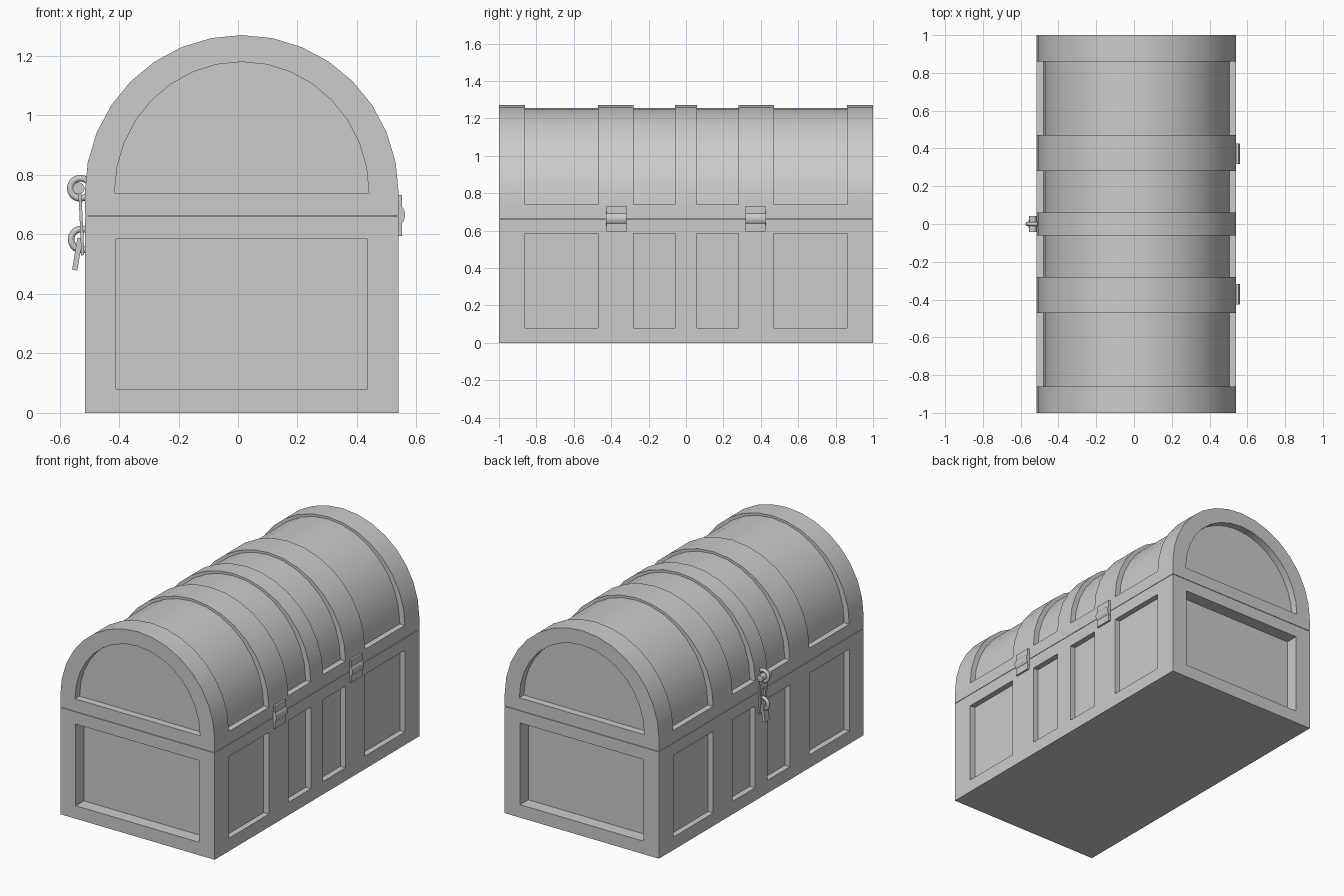
import bpy, bmesh
from math import sin, cos, pi, radians
from mathutils import Vector

if "Cube" in bpy.data.objects:
    bpy.data.objects.remove(bpy.data.objects["Cube"])

CX = 0.0125          # centre of the chest body in x
HW = 0.5275          # half width of the body
SEAM = 0.663
SPRING = 0.74        # height where the lid arch starts
PANELS = [(-0.86, -0.47), (-0.28, -0.06), (0.06, 0.28), (0.47, 0.86)]


def extrude_y(name, pts, y0, y1):
    """Extrude an xz outline along y."""
    bm = bmesh.new()
    face = bm.faces.new([bm.verts.new((x, y0, z)) for x, z in pts])
    r = bmesh.ops.extrude_face_region(bm, geom=[face])
    verts = [v for v in r["geom"] if isinstance(v, bmesh.types.BMVert)]
    bmesh.ops.translate(bm, verts=verts, vec=(0, y1 - y0, 0))
    bmesh.ops.recalc_face_normals(bm, faces=bm.faces)
    me = bpy.data.meshes.new(name)
    bm.to_mesh(me)
    bm.free()
    ob = bpy.data.objects.new(name, me)
    bpy.context.collection.objects.link(ob)
    return ob


def box(name, x0, x1, y0, y1, z0, z1):
    return extrude_y(name, [(x0, z0), (x1, z0), (x1, z1), (x0, z1)], y0, y1)


def arch(rx, rz, n=16):
    """Half ellipse from right to left above the spring line."""
    return [(CX + rx * cos(pi * i / n), SPRING + rz * sin(pi * i / n)) for i in range(n + 1)]


def smooth(ob, angle=30):
    bpy.ops.object.select_all(action='DESELECT')
    ob.select_set(True)
    bpy.context.view_layer.objects.active = ob
    bpy.ops.object.shade_smooth_by_angle(angle=radians(angle))


def carve(ob, cutters):
    bpy.ops.object.select_all(action='DESELECT')
    ob.select_set(True)
    bpy.context.view_layer.objects.active = ob
    for c in cutters:
        c.hide_render = True
        m = ob.modifiers.new("cut", 'BOOLEAN')
        m.operation, m.solver, m.object = 'DIFFERENCE', 'EXACT', c
        bpy.ops.object.modifier_apply(modifier=m.name)
    for c in cutters:
        bpy.data.objects.remove(c, do_unlink=True)
    smooth(ob)


def cylinder_y(name, x, y, z, r, length, n=16):
    bpy.ops.mesh.primitive_cylinder_add(vertices=n, radius=r, depth=length,
                                        location=(x, y, z), rotation=(pi / 2, 0, 0))
    ob = bpy.context.object
    ob.name = name
    smooth(ob)
    return ob


def ring_y(name, x, y, z, R, r):
    bpy.ops.mesh.primitive_torus_add(major_radius=R, minor_radius=r, major_segments=20,
                                     minor_segments=8, location=(x, y, z),
                                     rotation=(pi / 2, 0, 0))
    ob = bpy.context.object
    ob.name = name
    smooth(ob, 60)


def strap(name, a, b, t, y0, y1):
    """Flat bar in the xz plane from a to b with thickness t."""
    a, b = Vector(a), Vector(b)
    d = (b - a).normalized() * t / 2
    n = Vector((-d.y, d.x))
    return extrude_y(name, [a + n, b + n, b - n, a - n], y0, y1)


# Chest base with recessed side and end panels
base = box("chest_base", CX - HW, CX + HW, -1, 1, 0, SEAM - 0.003)
cuts = []
for y0, y1 in PANELS:
    for s in (-1, 1):
        xs = sorted((CX + s * (HW - 0.035), CX + s * (HW + 0.1)))
        cuts.append(box("cutter", xs[0], xs[1], y0, y1, 0.08, 0.585))
for s in (-1, 1):
    ys = sorted((s * 0.92, s * 1.1))
    cuts.append(box("cutter", -0.41, 0.435, ys[0], ys[1], 0.08, 0.585))
carve(base, cuts)

# Arched lid with recessed bays between the bands, and arched end panels
lid = extrude_y("chest_lid", [(CX - HW, SEAM), (CX + HW, SEAM)] + arch(HW, 0.53), -1, 1)
cuts = []
for y0, y1 in PANELS:
    horseshoe = arch(HW + 0.2, 0.73) + arch(HW - 0.035, 0.516)[::-1]
    cuts.append(extrude_y("cutter", horseshoe, y0, y1))
for s in (-1, 1):
    ys = sorted((s * 0.955, s * 1.1))
    cuts.append(extrude_y("cutter", arch(0.4275, 0.44), ys[0], ys[1]))
carve(lid, cuts)

# Thin core closing the seam
box("seam_core", CX - HW + 0.012, CX + HW - 0.012, -0.988, 0.988, 0.62, 0.70)

# Hinges on the right side
for y in (-0.372, 0.372):
    box("hinge_plate", 0.53, 0.552, y - 0.054, y + 0.054, 0.594, 0.732)
    cylinder_y("hinge_knuckle", 0.518, y, 0.665, 0.044, 0.11)

# Latch on the left side: two staples, cross pin, hasp strap and peg
ring_y("upper_staple", -0.53, 0, 0.755, 0.034, 0.011)
cylinder_y("latch_pin", -0.536, 0, 0.755, 0.02, 0.085)
ring_y("lower_staple", -0.525, 0, 0.583, 0.036, 0.011)
for s in (-1, 1):
    ys = sorted((s * 0.018, s * 0.034))
    strap("hasp_side", (-0.532, 0.75), (-0.522, 0.54), 0.01, ys[0], ys[1])
strap("hasp_top", (-0.532, 0.745), (-0.5285, 0.68), 0.01, -0.03, 0.03)
strap("hasp_end", (-0.523, 0.555), (-0.522, 0.53), 0.01, -0.034, 0.034)
strap("latch_peg", (-0.531, 0.588), (-0.549, 0.48), 0.018, -0.022, 0.022)
